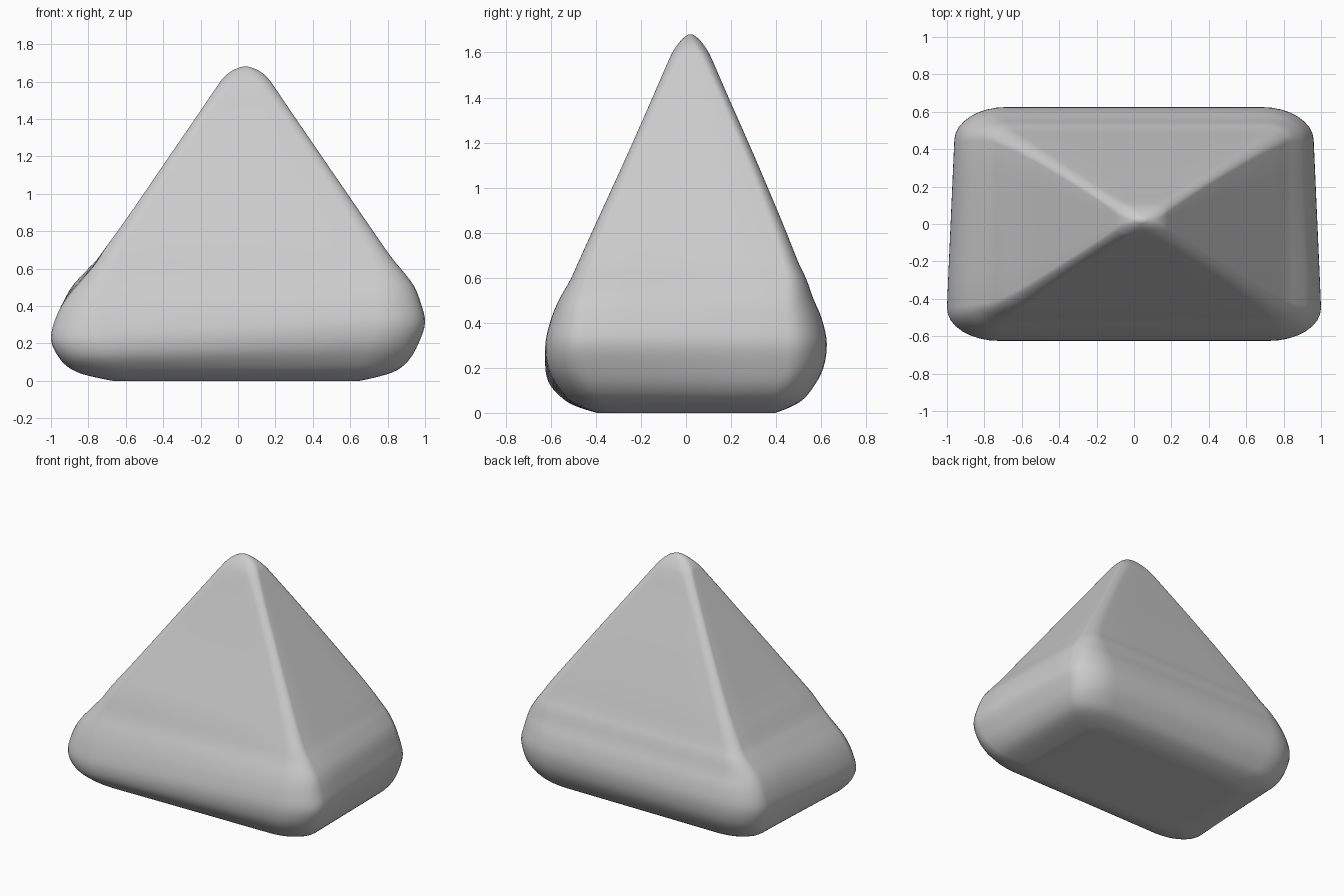
import bpy
import bmesh
from math import cos, sin, pi
from mathutils import Vector

if "Cube" in bpy.data.objects:
    bpy.data.objects.remove(bpy.data.objects["Cube"])

# Profile rows: height, half width x, half depth y, corner rounding, centre x, centre y
PROFILE = [
    (0.000, 0.60, 0.34, 0.26, -0.01, 0.00),
    (0.000, 0.66, 0.395, 0.26, -0.01, 0.00),
    (0.045, 0.825, 0.50, 0.27, 0.00, 0.00),
    (0.107, 0.91, 0.56, 0.28, 0.00, 0.00),
    (0.200, 0.965, 0.61, 0.28, 0.00, 0.00),
    (0.310, 1.00, 0.625, 0.28, 0.00, 0.00),
    (0.417, 0.977, 0.603, 0.26, 0.00, 0.00),
    (0.508, 0.93, 0.565, 0.22, 0.01, 0.00),
    (0.594, 0.85, 0.524, 0.17, 0.025, 0.01),
    (0.670, 0.778, 0.488, 0.14, 0.035, 0.01),
    (0.850, 0.648, 0.411, 0.13, 0.04, 0.015),
    (1.150, 0.442, 0.279, 0.15, 0.04, 0.02),
    (1.420, 0.257, 0.160, 0.24, 0.04, 0.02),
    (1.570, 0.155, 0.095, 0.45, 0.04, 0.02),
    (1.620, 0.118, 0.068, 0.65, 0.04, 0.02),
    (1.655, 0.076, 0.041, 0.85, 0.04, 0.02),
    (1.676, 0.030, 0.016, 1.00, 0.04, 0.02),
    (1.680, 0.006, 0.004, 1.00, 0.04, 0.02),
]
STEPS, ARC, SIDE = 4, 8, 5


def catmull(a, b, c, d, t):
    return [0.5 * (2 * q + (r - p) * t + (2 * p - 5 * q + 4 * r - s) * t * t
                   + (3 * q - p - 3 * r + s) * t ** 3) for p, q, r, s in zip(a, b, c, d)]


def rows():
    out = [PROFILE[0]]
    for i in range(1, len(PROFILE) - 1):
        a = PROFILE[i - 1]
        d = PROFILE[min(i + 2, len(PROFILE) - 1)]
        out += [catmull(a, PROFILE[i], PROFILE[i + 1], d, k / STEPS) for k in range(STEPS)]
    return out + [PROFILE[-1]]


def warp(u, v, z, x, y):
    # Front left corner droops, and the rim narrows toward the back
    bump = sin(pi * min(max(z, 0) / 0.72, 1)) ** 1.3 if 0 < z < 0.72 else 0
    droop = 0.105 * bump * (1 - u) / 2 * (1 - v) / 2
    narrow = 1 - 0.04 * bump * (v + 0.7) / 1.4 if v > -0.7 else 1
    return Vector((x * narrow, y, max(z - droop, 0)))


def section(row):
    z, hx, hy, f, cx, cy = row
    f = min(f, 0.999)
    pts = []
    for q, (sx, sy) in enumerate(((1, 1), (-1, 1), (-1, -1), (1, -1))):
        for k in range(ARC + 1):
            a = pi / 2 * (q + k / ARC)
            pts.append((sx * (1 - f) + f * cos(a), sy * (1 - f) + f * sin(a)))
        # straight run toward the next corner
        nx, ny = ((-1, 1), (-1, -1), (1, -1), (1, 1))[q]
        a = pi / 2 * (q + 1)
        end = (nx * (1 - f) + f * cos(a), ny * (1 - f) + f * sin(a))
        start = pts[-1]
        for k in range(1, SIDE):
            t = k / SIDE
            pts.append((start[0] + (end[0] - start[0]) * t, start[1] + (end[1] - start[1]) * t))
    return [warp(u, v, z, cx + u * hx, cy + v * hy) for u, v in pts]


# Rounded pyramid body, lofted from base to tip
bm = bmesh.new()
rings = [[bm.verts.new(p) for p in section(r)] for r in rows()]
n = len(rings[0])
for lo, hi in zip(rings, rings[1:]):
    for i in range(n):
        j = (i + 1) % n
        bm.faces.new((lo[i], lo[j], hi[j], hi[i]))
bm.faces.new(rings[0][::-1])
bm.faces.new(rings[-1])
for face in bm.faces:
    face.smooth = True
mesh = bpy.data.meshes.new("rounded_pyramid")
bm.to_mesh(mesh)
bm.free()
body = bpy.data.objects.new("rounded_pyramid", mesh)
bpy.context.collection.objects.link(body)
